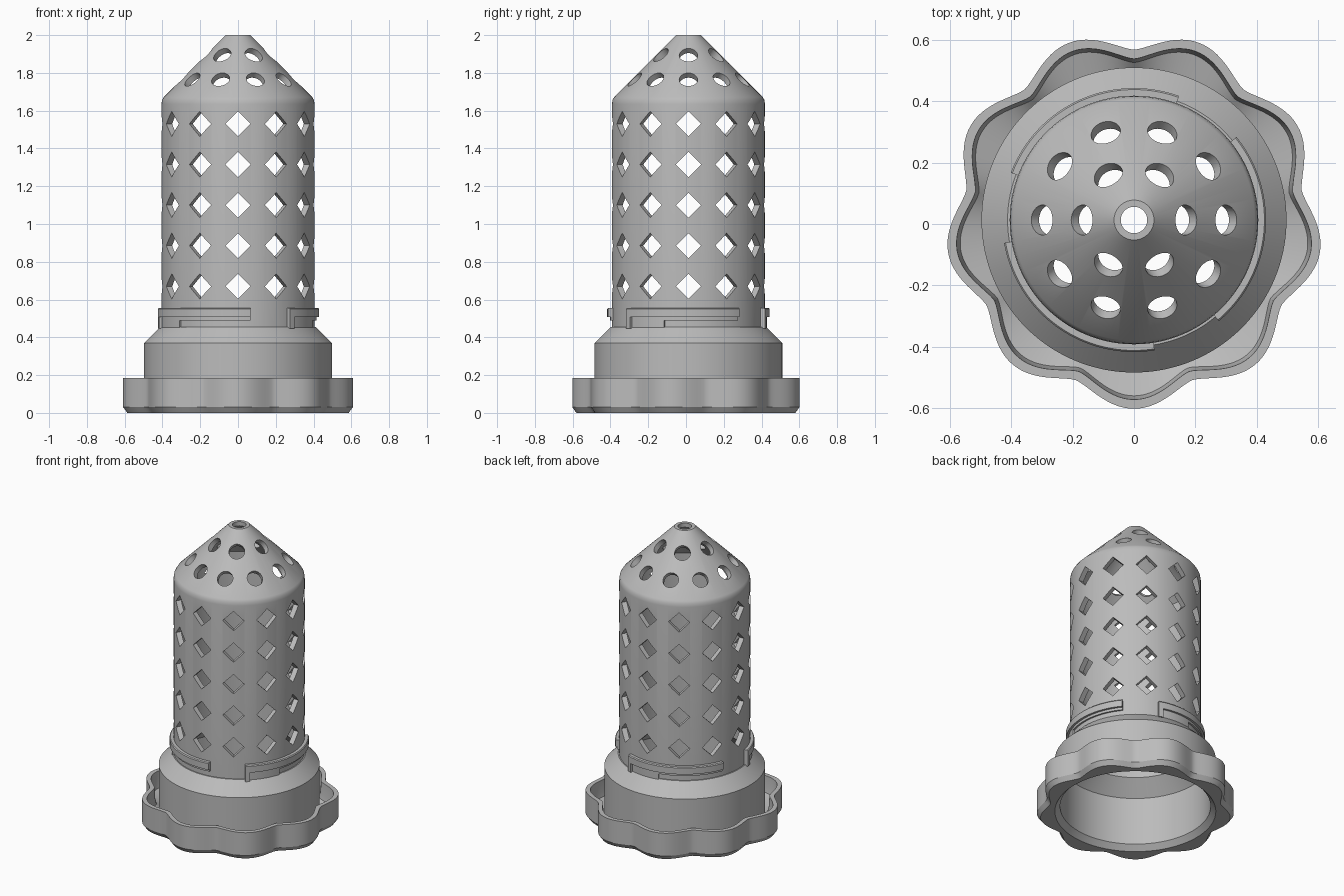
import bpy, bmesh
from math import sin, cos, pi, radians
from mathutils import Matrix, Vector

cube = bpy.data.objects.get("Cube")
if cube:
    bpy.data.objects.remove(cube, do_unlink=True)

CENTRE = Vector((0, 0.013, 0))
grey = bpy.data.materials.new("plastic_grey")
grey.use_nodes = True
grey.diffuse_color = (0.5, 0.5, 0.5, 1)
grey.node_tree.nodes["Principled BSDF"].inputs["Base Color"].default_value = (0.5, 0.5, 0.5, 1)


def finish(name, bm):
    """Turn a bmesh into a centred object with the grey material."""
    bmesh.ops.recalc_face_normals(bm, faces=bm.faces[:])
    bmesh.ops.translate(bm, verts=bm.verts[:], vec=CENTRE)
    mesh = bpy.data.meshes.new(name)
    bm.to_mesh(mesh)
    bm.free()
    mesh.materials.append(grey)
    obj = bpy.data.objects.new(name, mesh)
    bpy.context.collection.objects.link(obj)
    return obj


def activate(obj):
    bpy.ops.object.select_all(action="DESELECT")
    obj.select_set(True)
    bpy.context.view_layer.objects.active = obj


def smooth(obj, angle=28):
    activate(obj)
    bpy.ops.object.shade_smooth_by_angle(angle=radians(angle))


def sweep(bm, section, start=0.0, end=360.0, steps=128):
    """Sweep a closed section around z; section(angle) gives (radius, z) points."""
    full = end - start >= 360
    rings = []
    for i in range(steps if full else steps + 1):
        a = radians(start + (end - start) * i / steps)
        rings.append([bm.verts.new((r * cos(a), r * sin(a), z)) for r, z in section(a)])
    n = len(rings[0])
    for i in range(steps):
        p, q = rings[i], rings[(i + 1) % len(rings)]
        for j in range(n):
            k = (j + 1) % n
            bm.faces.new((p[j], q[j], q[k], p[k]))
    if not full:
        bm.faces.new(rings[0])
        bm.faces.new(rings[-1])


# Hollow body: base collar, tube and conical tip
BODY = [(0.497, 0), (0.497, 0.37), (0.412, 0.455), (0.405, 0.455), (0.405, 1.635),
        (0.402, 1.657), (0.393, 1.672), (0.065, 2.0), (0.043, 2.0), (0.043, 1.972),
        (0.37, 1.645), (0.37, 0.455), (0.465, 0.36), (0.465, 0.035)]
bm = bmesh.new()
sweep(bm, lambda a: BODY, steps=144)
body = finish("strainer_body", bm)

# Cutters: rows of diamonds in the tube, two rings of round holes in the cone
bm = bmesh.new()
for row in range(5):
    for i in range(12):
        m = (Matrix.Rotation(radians(30 * i), 4, "Z")
             @ Matrix.Translation((0.4, 0, 0.67 + 0.215 * row))
             @ Matrix.Rotation(pi / 4, 4, "X")
             @ Matrix.Diagonal((0.16, 0.094, 0.094, 1)))
        bmesh.ops.create_cube(bm, size=1, matrix=m)
for count, radius in ((10, 0.3), (6, 0.17)):
    for i in range(count):
        m = (Matrix.Rotation(2 * pi * i / count, 4, "Z")
             @ Matrix.Translation((radius, 0, 2.065 - radius))
             @ Matrix.Rotation(pi / 4, 4, "Y"))
        bmesh.ops.create_cone(bm, cap_ends=True, segments=32, radius1=0.049,
                              radius2=0.049, depth=0.13, matrix=m)
cutter = finish("hole_cutter", bm)
cutter.hide_render = True

cut = body.modifiers.new("holes", "BOOLEAN")
cut.operation = "DIFFERENCE"
cut.solver = "EXACT"
cut.object = cutter
activate(body)
bpy.ops.object.modifier_apply(modifier=cut.name)
bpy.data.objects.remove(cutter, do_unlink=True)
smooth(body)


# Nine-lobed grip ring with a trough inside its wall
def grip_section(a):
    lobe = (0.5 + 0.5 * cos(9 * (a + pi / 2))) ** 0.75
    r = 0.555 + 0.06 * lobe
    return [(0.497, 0), (r - 0.022, 0), (r, 0.03), (r, 0.185), (r - 0.03, 0.185),
            (r - 0.034, 0.11), (r - 0.042, 0.075), (0.485, 0.05)]


bm = bmesh.new()
sweep(bm, grip_section, steps=216)
smooth(finish("grip_ring", bm))

# Three bayonet ribs, each with a stop leg and a short ramp under it
RIB = [(0.395, 0.49), (0.416, 0.49), (0.416, 0.507), (0.43, 0.507), (0.43, 0.55),
       (0.425, 0.556), (0.395, 0.556)]
LEG = [(0.395, 0.446), (0.43, 0.446), (0.43, 0.55), (0.425, 0.556), (0.395, 0.556)]
RAMP = [(0.395, 0.45), (0.416, 0.45), (0.416, 0.492), (0.395, 0.492)]
for i, side in enumerate(("back", "left_front", "right_front")):
    start = (70, 310, 190)[i]
    for part, section, a0, a1, steps in (("rib", RIB, 3, 89, 36), ("leg", LEG, 0, 4, 3),
                                         ("ramp", RAMP, 3, 32, 12)):
        bm = bmesh.new()
        sweep(bm, lambda a, s=section: s, start + a0, start + a1, steps)
        smooth(finish(f"{side}_bayonet_{part}", bm))
